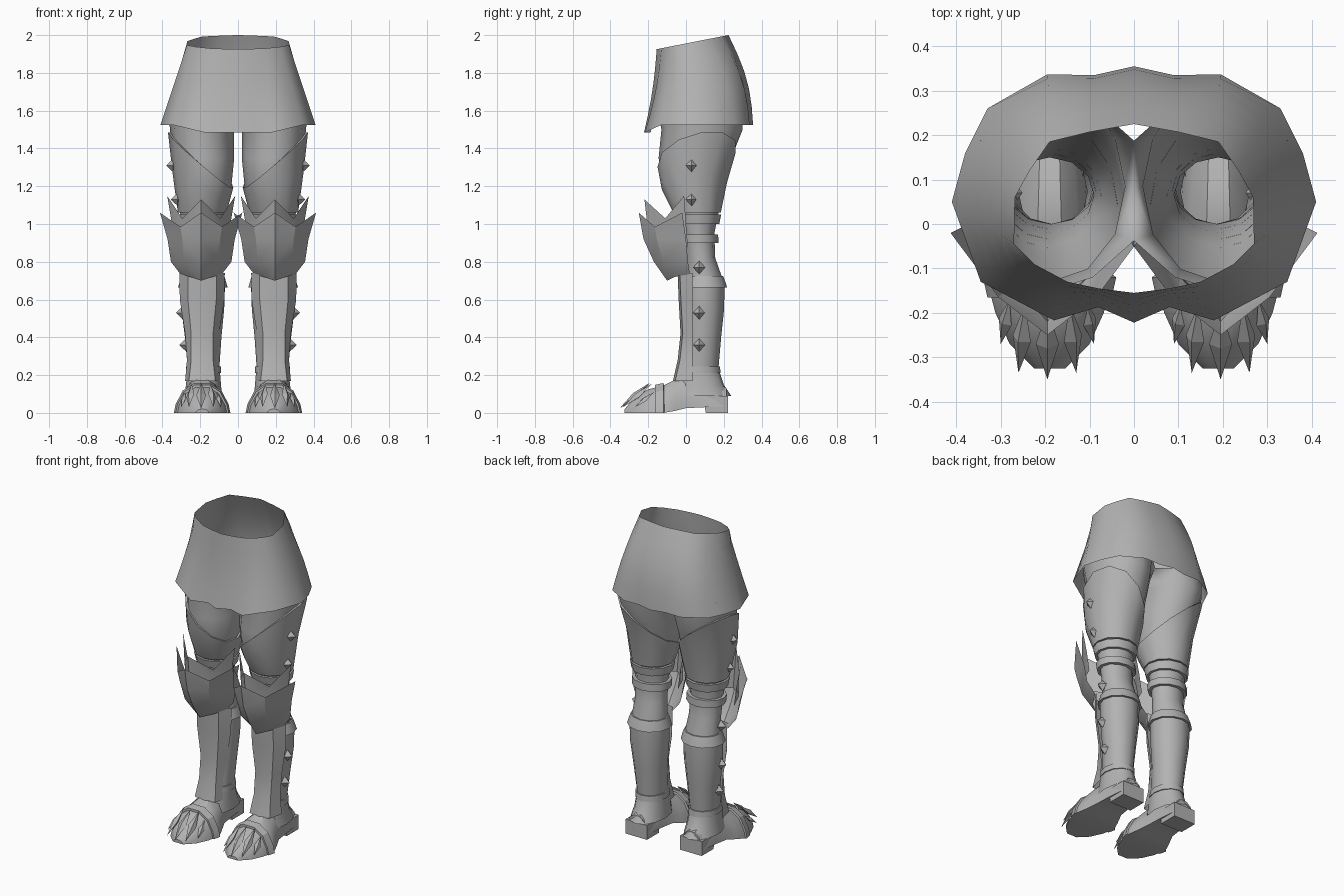
import bpy, bmesh, math
from mathutils import Vector

if "Cube" in bpy.data.objects:
    bpy.data.objects.remove(bpy.data.objects["Cube"])

steel = bpy.data.materials.new("grey steel")
steel.use_nodes = True
steel.diffuse_color = (0.45, 0.45, 0.45, 1)
steel.node_tree.nodes["Principled BSDF"].inputs["Base Color"].default_value = (0.45, 0.45, 0.45, 1)

CX = 0.19   # centre line of one leg
SIDES = 12


def finish(name, bm, angle=40):
    """Turn a half model into a mirrored, shaded object."""
    bmesh.ops.recalc_face_normals(bm, faces=bm.faces)
    mesh = bpy.data.meshes.new(name)
    bm.to_mesh(mesh)
    bm.free()
    obj = bpy.data.objects.new(name, mesh)
    bpy.context.collection.objects.link(obj)
    mesh.materials.append(steel)
    obj.modifiers.new("mirror", 'MIRROR')
    bpy.ops.object.select_all(action='DESELECT')
    obj.select_set(True)
    bpy.context.view_layer.objects.active = obj
    bpy.ops.object.shade_smooth_by_angle(angle=math.radians(angle))
    return obj


def loft(name, rings, closed=True, cap=False, angle=40):
    bm = bmesh.new()
    rows = [[bm.verts.new(p) for p in ring] for ring in rings]
    n = len(rows[0])
    for a, b in zip(rows, rows[1:]):
        for i in range(n if closed else n - 1):
            j = (i + 1) % n
            bm.faces.new((a[i], a[j], b[j], b[i]))
    if cap:
        bm.faces.new(rows[0])
        bm.faces.new(rows[-1])
    return finish(name, bm, angle)


def add_spike(bm, a, b, side, width, thick, mid=0.5):
    """Four-sided bipyramid from a to b."""
    a, b, side = Vector(a), Vector(b), Vector(side).normalized()
    up = (b - a).cross(side).normalized()
    m = a.lerp(b, mid)
    ring = [bm.verts.new(m + d) for d in (side * width, up * thick, -side * width, -up * thick)]
    ends = bm.verts.new(a), bm.verts.new(b)
    for i in range(4):
        for e in ends:
            bm.faces.new((ring[i], ring[(i + 1) % 4], e))


# Leg outline: height, inner x, outer x, front y, back y
LEG = [(1.50, .02, .36, -.13, .30), (1.35, .02, .345, -.145, .24), (1.20, .035, .325, -.125, .20),
       (1.05, .075, .305, -.05, .17), (.95, .09, .29, -.02, .15), (.82, .09, .285, 0, .155),
       (.72, .08, .29, 0, .19), (.62, .075, .30, -.01, .20), (.45, .09, .28, 0, .185),
       (.25, .105, .26, -.02, .165), (.12, .10, .265, -.04, .18)]


def bounds(z):
    for a, b in zip(LEG, LEG[1:]):
        if z >= b[0]:
            t = (a[0] - z) / (a[0] - b[0])
            return [p + (q - p) * t for p, q in zip(a[1:], b[1:])]
    return LEG[-1][1:]


def leg_point(a, z, off=0, box=None):
    x0, x1, y0, y1 = box or bounds(z)
    return ((x0 + x1) / 2 + ((x1 - x0) / 2 + off) * math.cos(a),
            (y0 + y1) / 2 + ((y1 - y0) / 2 + off) * math.sin(a), z)


ANGLES = [2 * math.pi * i / SIDES for i in range(SIDES)]


def wrap(name, profile, angle=40):
    """Ring of plate following the leg; profile holds height and offset."""
    return loft(name, [[leg_point(a, z(a) if callable(z) else z, off) for a in ANGLES]
                       for z, off in profile], angle=angle)


# Legs, opening into the hips and joined at the crotch
hip = [leg_point(a, 1.60, 0, (0, .37, -.15, .30)) for a in ANGLES]
hip = [(0 if x < .06 else x, y, z) for x, y, z in hip]
loft("legs", [hip] + [[leg_point(a, row[0]) for a in ANGLES] for row in LEG])

# Thigh plates with a slanting upper edge, high on the outside
top_edge = lambda a: 1.34 + .15 * math.cos(a - .25)
middle_edge = lambda a: (top_edge(a) + 1.06) / 2
wrap("thigh_plates", [(top_edge, 0), (top_edge, .012), (middle_edge, .012), (1.06, .012), (1.06, 0)])

# Straps and calf plates
for name, lo, hi, off in (("upper_knee_strap", 1.0, 1.05, .016), ("lower_knee_strap", .90, .945, .02)):
    wrap(name, [(hi, 0), (hi, off), (lo, off), (lo, 0)])
wrap("calf_collar", [(.725, 0), (.725, .008), (.70, .014), (.665, .022), (.665, 0)])
wrap("calf_plates", [(.665, .008), (.55, .008), (.40, .006), (.24, .006)])
wrap("ankle_strap", [(.245, 0), (.245, .014), (.21, .014), (.21, 0)])
loft("ankle_guards", [[leg_point(a, z, 0, box) for a in ANGLES] for z, box in (
    (.21, (.095, .27, -.045, .18)), (.15, (.09, .275, -.06, .20)), (.09, (.085, .285, -.08, .24)))])

# Shin guards: height, front half width, back half width, front y
SHIN = [(.74, .075, .12, -.04), (.60, .075, .118, -.035), (.42, .058, .09, -.025),
        (.28, .058, .08, -.04), (.17, .07, .09, -.065)]
loft("shin_guards", [[(CX - hb, .035, z), (CX - hf, y + .008, z), (CX, y - .004, z),
                      (CX + hf, y + .008, z), (CX + hb, .035, z)] for z, hf, hb, y in SHIN],
     closed=False, angle=25)


# Knee guards: rows of edge, middle and centre points
def guard(name, rows):
    rings = []
    for edge, mid, centre in rows:
        flip = lambda p: (-p[0], p[1], p[2])
        ring = [flip(edge), flip(mid), centre, mid, edge]
        rings.append([(.195 + x, y, z) for x, y, z in ring])
    return loft(name, rings, closed=False, angle=25)


guard("knee_guards", [
    ((.11, .02, .735), (.06, -.06, .72), (0, -.10, .70)),
    ((.16, .01, .80), (.09, -.12, .80), (0, -.17, .80)),
    ((.178, .0, .92), (.10, -.155, .92), (0, -.225, .92)),
    ((.218, -.02, 1.06), (.11, -.165, .985), (0, -.25, 1.06))])
guard("knee_guard_crests", [
    ((.145, .01, .88), (.09, -.12, .88), (0, -.19, .88)),
    ((.155, .0, 1.0), (.09, -.12, 1.0), (0, -.205, 1.0)),
    ((.18, -.01, 1.15), (.10, -.11, 1.03), (0, -.22, 1.13))])

# Studs down the outside of each leg
bm = bmesh.new()
for y, z in ((.03, 1.31), (.03, 1.13), (.07, .77), (.07, .53), (.07, .36)):
    x = bounds(z)[1]
    add_spike(bm, (x - .02, y, z), (x + .04, y, z), (0, 1, 0), .032, .035, .4)
finish("side_studs", bm, 10)


# Feet: y, sole height, top height, half width
def section(y, zb, zt, w, c=CX):
    h = zt - zb
    return [(c + w * u, y, zb + h * v) for u, v in (
        (-1, 0), (-.93, .3), (-.68, .75), (-.28, 1), (.28, 1), (.68, .75), (.93, .3), (1, 0))]


FOOT = [(.215, .03, .13, .075), (.10, .03, .19, .085), (0, .025, .20, .095), (-.06, .01, .175, .12),
        (-.12, 0, .145, .143), (-.20, 0, .125, .122), (-.27, 0, .085, .09), (-.325, 0, .02, .035)]
loft("feet", [section(*s) for s in FOOT], cap=True, angle=35)
loft("instep_bands", [section(*s) for s in (
    (-.115, 0, .14, .143), (-.12, 0, .158, .15), (-.165, 0, .148, .14), (-.165, 0, .13, .13))], angle=25)

# Heels
loft("heels", [[(CX + sx * .075, y, z) for sx, y in ((-1, y0), (1, y0), (1, .222), (-1, .222))]
               for z, y0 in ((0, .105), (.09, .09))], cap=True, angle=20)

# Toe claws
bm = bmesh.new()
add_spike(bm, (.195, -.19, .16), (.195, -.35, .025), (1, 0, 0), .026, .016)
for s in (-1, 1):
    add_spike(bm, (.195 + s * .05, -.18, .155), (.195 + s * .065, -.335, .03), (1, s * .4, .5 * -s), .024, .016)
    add_spike(bm, (.195 + s * .085, -.17, .11), (.195 + s * .105, -.27, .03), (1, s * .6, .5 * -s), .018, .012)
finish("toe_claws", bm, 10)

# Skirt: half outlines of waist and hem running from back to front
WAIST = [(0, .225), (.10, .207), (.19, .185), (.235, .12), (.268, .06), (.27, -.045),
         (.225, -.09), (.15, -.13), (.08, -.145), (0, -.155)]
HEM = [(0, .355), (.09, .335), (.195, .337), (.33, .26), (.38, .16), (.41, .05),
       (.345, -.13), (.18, -.217), (.08, -.187), (0, -.222)]
rings = []
for s in (0, .2, .4, .6, .8, 1):
    ring = []
    for (ax, ay), (bx, by) in zip(WAIST, HEM):
        bulge = s + .7 * by * math.sin(math.pi * s)
        top = 1.956 + .197 * ay
        low = 1.525 if by > -.14 else 1.485
        ring.append((ax + (bx - ax) * s, ay + (by - ay) * bulge, top + (low - top) * s))
    rings.append(ring)
loft("skirt", rings, closed=False, angle=45)
